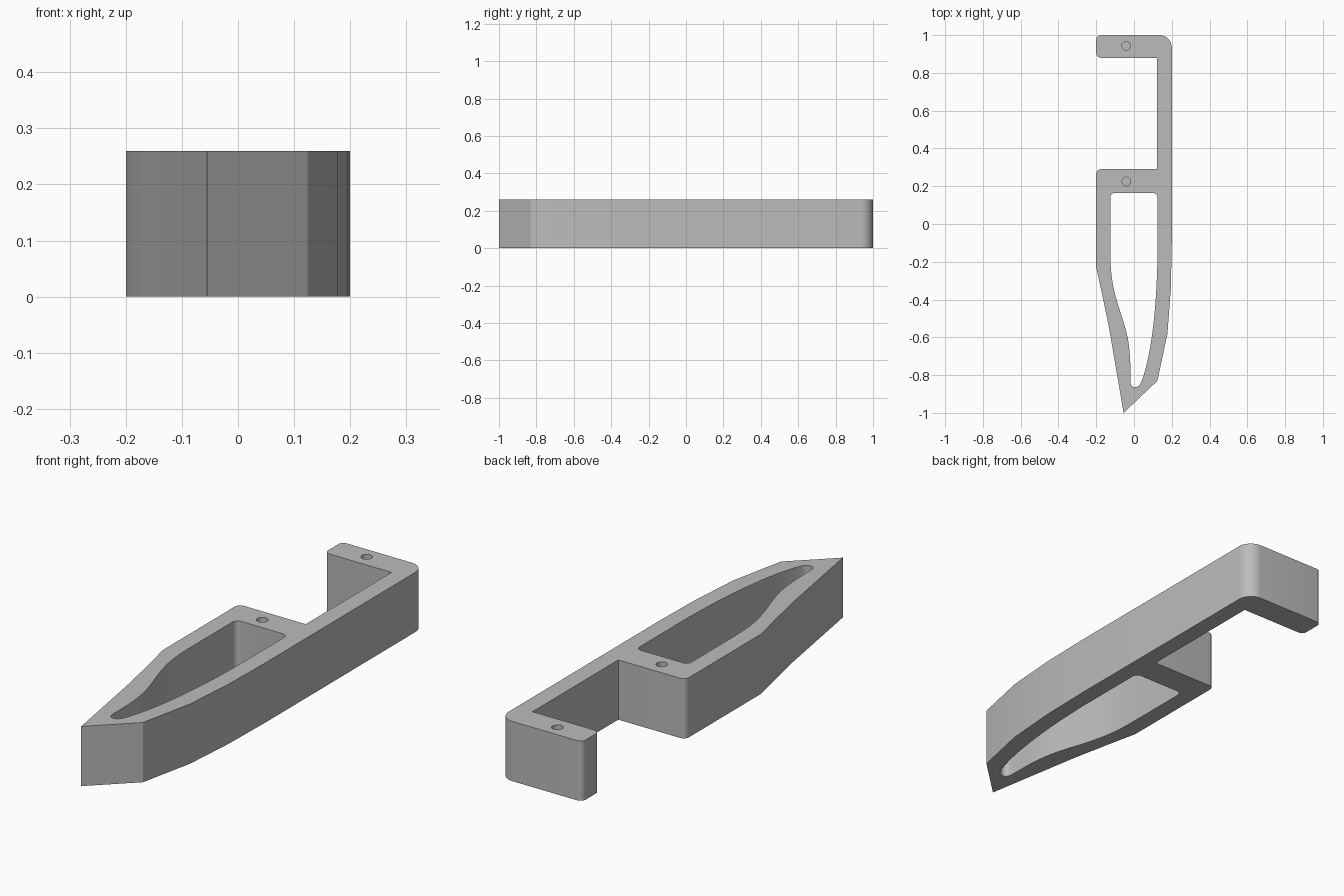
import bpy, bmesh, math
from mathutils import Vector
from mathutils.geometry import interpolate_bezier

HEIGHT = 0.26

cube = bpy.data.objects.get("Cube")
if cube:
    bpy.data.objects.remove(cube, do_unlink=True)

grey = bpy.data.materials.new("plain grey")
grey.use_nodes = True
grey.diffuse_color = (0.5, 0.5, 0.5, 1)
grey.node_tree.nodes["Principled BSDF"].inputs["Base Color"].default_value = (0.5, 0.5, 0.5, 1)


def rounded(prev, corner, nxt, radius, steps=8):
    """Arc points that round a square corner."""
    c = Vector(corner)
    a = (Vector(prev) - c).normalized() * radius
    b = (Vector(nxt) - c).normalized() * radius
    centre = c + a + b
    return [centre - b * math.cos(t) - a * math.sin(t)
            for t in (math.pi / 2 * i / steps for i in range(steps + 1))]


def outline(corners):
    """Corners are (x, y, radius); a zero radius stays sharp."""
    points = []
    for i, (x, y, r) in enumerate(corners):
        before, after = corners[i - 1][:2], corners[(i + 1) % len(corners)][:2]
        points += rounded(before, (x, y), after, r) if r else [Vector((x, y))]
    return points


def smooth_path(points, steps=4):
    """Smooth curve through the points."""
    p = [Vector(q) for q in points]
    p = [2 * p[0] - p[1]] + p + [2 * p[-1] - p[-2]]
    path = []
    for a, b, c, d in zip(p, p[1:], p[2:], p[3:]):
        path += interpolate_bezier(b, b + (c - a) / 6, c - (d - b) / 6, c, steps + 1)[:-1]
    return path + [p[-2]]


def prism(name, points, bottom, top):
    bm = bmesh.new()
    face = bm.faces.new([bm.verts.new((p[0], p[1], bottom)) for p in points])
    up = bmesh.ops.extrude_face_region(bm, geom=[face])["geom"]
    bmesh.ops.translate(bm, vec=(0, 0, top - bottom),
                        verts=[v for v in up if isinstance(v, bmesh.types.BMVert)])
    bmesh.ops.recalc_face_normals(bm, faces=bm.faces)
    mesh = bpy.data.meshes.new(name)
    bm.to_mesh(mesh)
    bm.free()
    mesh.materials.append(grey)
    obj = bpy.data.objects.new(name, mesh)
    bpy.context.collection.objects.link(obj)
    return obj


def cut(obj, cutter):
    bpy.context.view_layer.objects.active = obj
    mod = obj.modifiers.new("cut", "BOOLEAN")
    mod.object, mod.operation, mod.solver = cutter, "DIFFERENCE", "EXACT"
    bpy.ops.object.modifier_apply(modifier=mod.name)
    bpy.data.objects.remove(cutter, do_unlink=True)


# Hooked body with a pointed front end
body = prism("hooked_body", outline([
    (-0.2, 1, 0.025), (-0.2, 0.88, 0.025), (0.123, 0.88, 0), (0.123, 0.29, 0),
    (-0.2, 0.29, 0.025), (-0.2, -0.23, 0), (-0.165, -0.39, 0), (-0.132, -0.55, 0),
    (-0.055, -1, 0), (0.124, -0.83, 0), (0.177, -0.58, 0), (0.195, -0.34, 0),
    (0.2, -0.1, 0), (0.2, 1, 0.065)]), 0, HEIGHT)

# Tapering window through the front part
taper = smooth_path([
    (0.124, -0.2), (0.118, -0.35), (0.106, -0.5), (0.086, -0.65), (0.06, -0.77),
    (0.034, -0.845), (0.015, -0.862), (-0.004, -0.862), (-0.017, -0.845),
    (-0.019, -0.79), (-0.021, -0.71), (-0.032, -0.61), (-0.055, -0.52),
    (-0.087, -0.42), (-0.11, -0.33), (-0.122, -0.24), (-0.125, -0.16)])
left, right = (-0.125, 0.165), (0.124, 0.165)
window = taper + rounded(taper[-1], left, right, 0.025) + rounded(left, right, taper[0], 0.025)
cut(body, prism("window_cutter", window, -0.1, HEIGHT + 0.1))

# Blind round holes in the two arms
for y in (0.943, 0.225):
    ring = [(-0.041 + 0.023 * math.cos(a), y + 0.023 * math.sin(a))
            for a in (math.tau * i / 32 for i in range(32))]
    cut(body, prism("hole_cutter", ring, HEIGHT - 0.15, HEIGHT + 0.1))

# Smooth curved walls, sharp rims
bpy.ops.object.select_all(action="DESELECT")
body.select_set(True)
bpy.context.view_layer.objects.active = body
bpy.ops.object.shade_smooth_by_angle(angle=math.radians(30))
